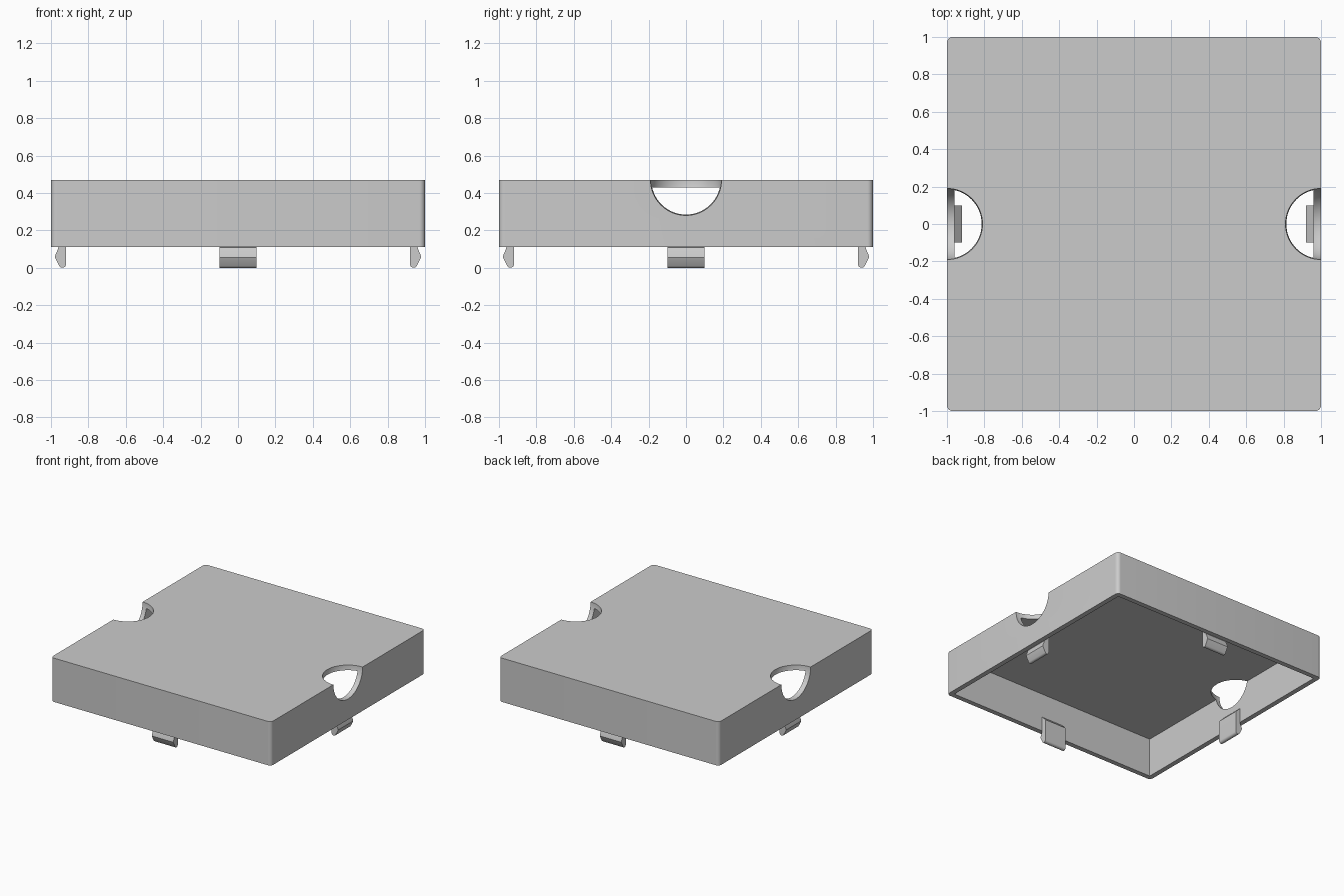
import bpy
import bmesh
import math
from mathutils import Matrix, Vector

if "Cube" in bpy.data.objects:
    bpy.data.objects.remove(bpy.data.objects["Cube"])

BOTTOM, TOP = 0.11, 0.47
WALL = 0.04
NOTCH_RADIUS = 0.19
CLIP_HALF_WIDTH = 0.098

grey = bpy.data.materials.new("light_grey_plastic")
colour = (0.6, 0.6, 0.6, 1.0)
grey.diffuse_color = colour
grey.use_nodes = True
grey.node_tree.nodes["Principled BSDF"].inputs["Base Color"].default_value = colour


def add_object(name, bm):
    bmesh.ops.recalc_face_normals(bm, faces=bm.faces)
    mesh = bpy.data.meshes.new(name)
    bm.to_mesh(mesh)
    bm.free()
    mesh.materials.append(grey)
    obj = bpy.data.objects.new(name, mesh)
    bpy.context.collection.objects.link(obj)
    return obj


def make_box(name, half, low, high, radius=0):
    bm = bmesh.new()
    place = Matrix.Translation((0, 0, (low + high) / 2))
    size = Matrix.Diagonal((2 * half, 2 * half, high - low, 1))
    bmesh.ops.create_cube(bm, size=1, matrix=place @ size)
    if radius:
        upright = [e for e in bm.edges
                   if abs(e.verts[0].co.z - e.verts[1].co.z) > 0.1]
        bmesh.ops.bevel(bm, geom=upright, offset=radius, segments=8,
                        profile=0.5, affect='EDGES')
    return add_object(name, bm)


def cut(target, cutter):
    cutter.hide_render = True
    mod = target.modifiers.new(cutter.name, 'BOOLEAN')
    mod.operation = 'DIFFERENCE'
    mod.solver = 'EXACT'
    mod.object = cutter
    bpy.context.view_layer.objects.active = target
    bpy.ops.object.modifier_apply(modifier=mod.name)
    bpy.data.objects.remove(cutter)


def smooth(obj):
    bpy.ops.object.select_all(action='DESELECT')
    obj.select_set(True)
    bpy.context.view_layer.objects.active = obj
    bpy.ops.object.shade_smooth_by_angle(angle=math.radians(30))


# Open-bottomed lid with rounded upright corners
lid = make_box("lid_shell", 1, BOTTOM, TOP, radius=0.03)
cut(lid, make_box("cavity_cutter", 1 - WALL, BOTTOM - 0.1, TOP - WALL))

# Round finger notches on the left and right top edges
for side in (-1, 1):
    bm = bmesh.new()
    bmesh.ops.create_uvsphere(bm, u_segments=64, v_segments=32, radius=NOTCH_RADIUS,
                              matrix=Matrix.Translation((side, 0, TOP)))
    cut(lid, add_object("notch_cutter", bm))
smooth(lid)

# Snap clip profile (outward distance, height): ramp, bulge and rounded tip
profile = [(0.965, 0.23), (0.96, 0.23), (0.92, 0.19), (0.92, 0.02)]
tip = Vector((0.939, 0.019))
for i in range(1, 9):
    a = math.pi + math.radians(150) * i / 8
    profile.append((tip.x + 0.019 * math.cos(a), tip.y + 0.019 * math.sin(a)))
profile += [(0.975, 0.047), (0.979, 0.056), (0.977, 0.066), (0.96, 0.108), (0.965, 0.115)]

# One clip in the middle of each wall
for i, name in enumerate(("left", "back", "right", "front")):
    bm = bmesh.new()
    face = bm.faces.new([bm.verts.new((x, -CLIP_HALF_WIDTH, z)) for x, z in profile])
    extruded = bmesh.ops.extrude_face_region(bm, geom=[face])["geom"]
    moved = [v for v in extruded if isinstance(v, bmesh.types.BMVert)]
    bmesh.ops.translate(bm, verts=moved, vec=(0, 2 * CLIP_HALF_WIDTH, 0))
    bm.transform(Matrix.Rotation(i * math.pi / 2, 4, 'Z'))
    smooth(add_object(name + "_snap_clip", bm))
